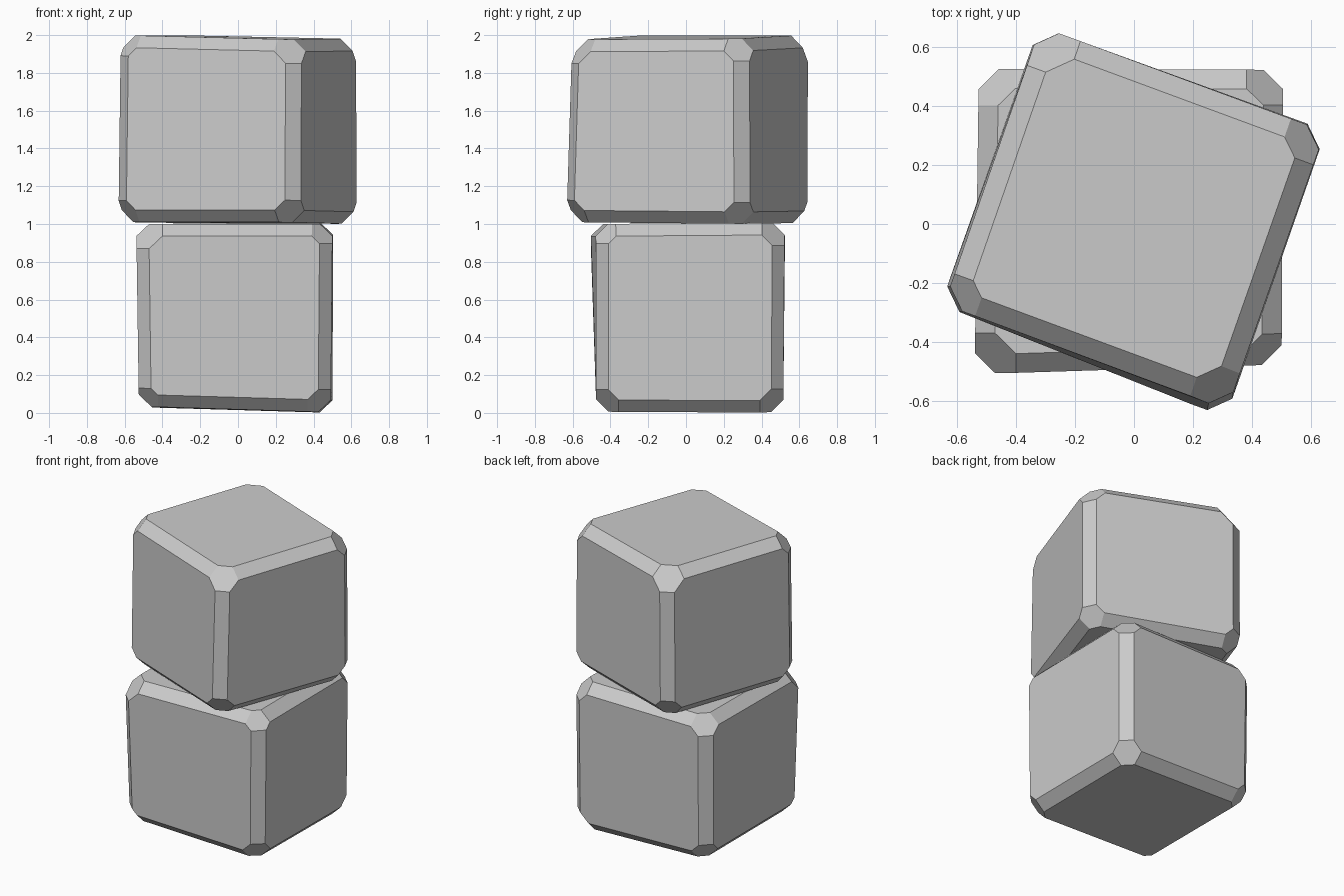
import bpy, bmesh
from itertools import permutations, product
from math import radians
from mathutils import Vector, Matrix

if "Cube" in bpy.data.objects:
    bpy.data.objects.remove(bpy.data.objects["Cube"])

EDGE = 0.065  # width of the edge chamfers


def block(name, corners, turn=0.0):
    """Chamfered cube warped to eight corners: {(sx, sy, sz): (x, y, z, corner cut)}."""
    bm = bmesh.new()
    # six points per corner make a hexagonal corner facet
    for signs in product((-1, 1), repeat=3):
        cut = corners[signs][3]
        for p in permutations((0.5, 0.5 - EDGE, 0.5 - cut)):
            bm.verts.new([s * c for s, c in zip(signs, p)])
    bmesh.ops.convex_hull(bm, input=bm.verts[:])
    bmesh.ops.dissolve_limit(bm, angle_limit=radians(1),
                             verts=bm.verts[:], edges=bm.edges[:])
    # blend the hand-hewn corner positions across the block
    for v in bm.verts:
        pos = Vector((0, 0, 0))
        for signs, c in corners.items():
            w = 1.0
            for s, t in zip(signs, v.co):
                w *= 0.5 + s * t
            pos += w * Vector(c[:3])
        v.co = pos
    bm.transform(Matrix.Rotation(turn, 4, 'Z'))
    bmesh.ops.recalc_face_normals(bm, faces=bm.faces[:])
    mesh = bpy.data.meshes.new(name)
    bm.to_mesh(mesh)
    bm.free()
    obj = bpy.data.objects.new(name, mesh)
    bpy.context.collection.objects.link(obj)
    return obj


# bottom block, square to the axes
block("lower_block", {
    (-1, -1, -1): (-0.525, -0.475, 0.035, 0.10),
    (1, -1, -1): (0.49, -0.475, 0.003, 0.12),
    (-1, 1, -1): (-0.52, 0.515, 0.03, 0.115),
    (1, 1, -1): (0.50, 0.515, 0.0, 0.125),
    (-1, -1, 1): (-0.54, -0.51, 1.0, 0.135),
    (1, -1, 1): (0.50, -0.475, 1.0, 0.105),
    (-1, 1, 1): (-0.525, 0.525, 1.0, 0.12),
    (1, 1, 1): (0.505, 0.522, 1.008, 0.12),
})

# top block, twisted on the stack
block("upper_block", {
    (-1, -1, -1): (-0.522, -0.48, 1.01, 0.115),
    (1, -1, -1): (0.516, -0.512, 1.01, 0.12),
    (-1, 1, -1): (-0.53, 0.516, 1.005, 0.115),
    (1, 1, -1): (0.503, 0.52, 1.0, 0.115),
    (-1, -1, 1): (-0.51, -0.475, 2.0, 0.11),
    (1, -1, 1): (0.51, -0.48, 1.975, 0.13),
    (-1, 1, 1): (-0.525, 0.52, 2.0, 0.14),
    (1, 1, 1): (0.50, 0.515, 1.98, 0.12),
}, radians(-20))
